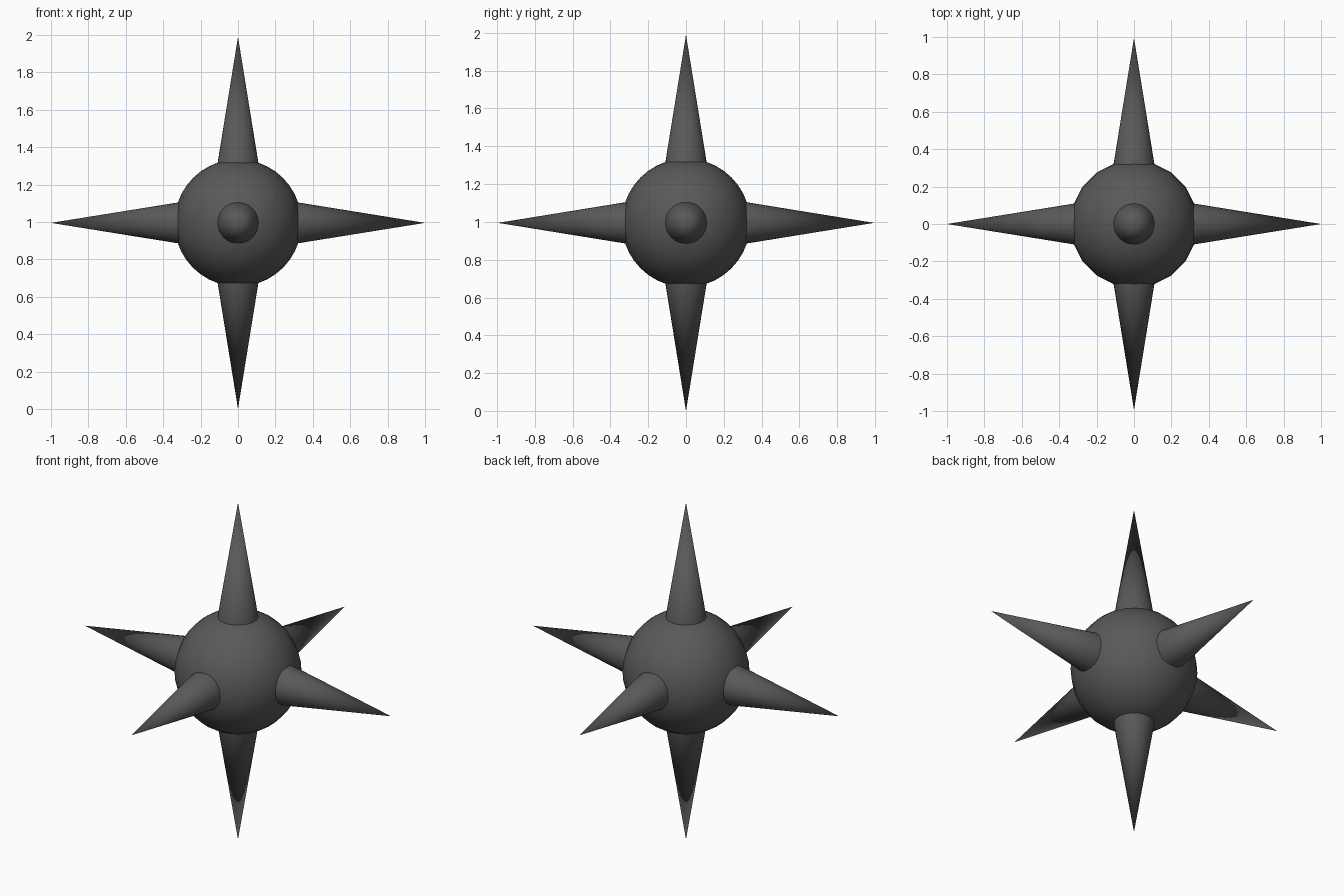
import bpy
import math
from mathutils import Vector

if "Cube" in bpy.data.objects:
    bpy.data.objects.remove(bpy.data.objects["Cube"])

CENTRE = Vector((0, 0, 0.995))
BALL_RADIUS = 0.34
SPIKE_START = 0.29      # spike base, buried in the ball
SPIKE_RADIUS = 0.114

dark = bpy.data.materials.new("dark_grey")
dark.diffuse_color = (0.1, 0.1, 0.1, 1)
dark.use_nodes = True
dark.node_tree.nodes["Principled BSDF"].inputs["Base Color"].default_value = dark.diffuse_color


def finish(name):
    obj = bpy.context.object
    obj.name = name
    obj.data.materials.append(dark)
    bpy.ops.object.shade_smooth_by_angle(angle=math.radians(40))


def spike(name, direction, tip):
    d = Vector(direction)
    bpy.ops.mesh.primitive_cone_add(
        vertices=32, radius1=SPIKE_RADIUS, radius2=0, depth=tip - SPIKE_START,
        location=CENTRE + d * (tip + SPIKE_START) / 2,
        rotation=d.to_track_quat('Z', 'Y').to_euler())
    finish(name)


# Central ball
bpy.ops.mesh.primitive_uv_sphere_add(segments=20, ring_count=20,
                                     radius=BALL_RADIUS, location=CENTRE)
finish("ball")

# Six spikes, one along each axis direction
spike("right_spike", (1, 0, 0), 1.0)
spike("left_spike", (-1, 0, 0), 1.0)
spike("back_spike", (0, 1, 0), 0.995)
spike("front_spike", (0, -1, 0), 0.995)
spike("top_spike", (0, 0, 1), 0.995)
spike("bottom_spike", (0, 0, -1), 0.995)
